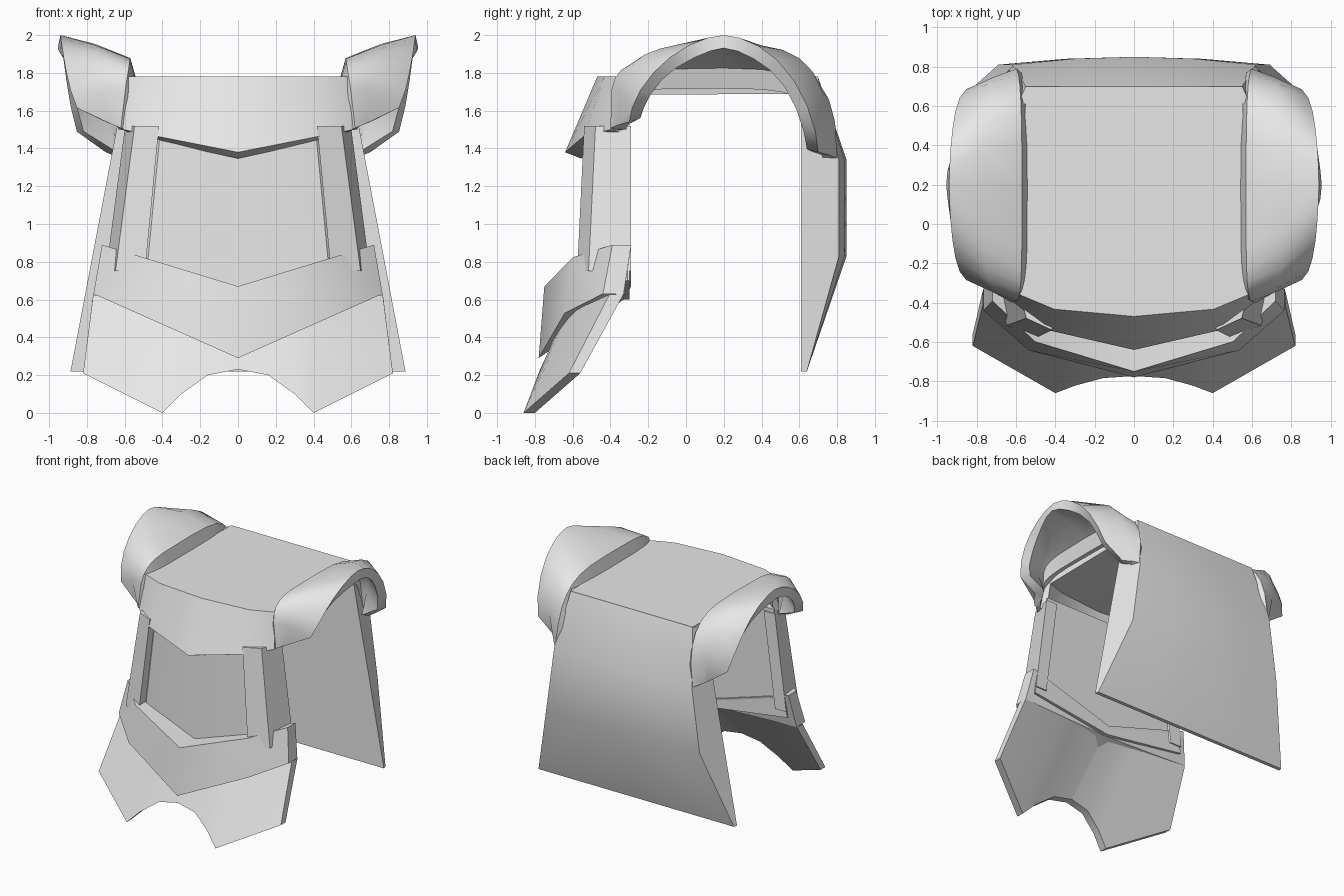
import bpy, bmesh, math
from mathutils import Vector

default_cube = bpy.data.objects.get("Cube")
if default_cube:
    bpy.data.objects.remove(default_cube, do_unlink=True)

grey = bpy.data.materials.new("plain_grey")
grey.use_nodes = True
grey_value = (0.8, 0.8, 0.8, 1)
grey.diffuse_color = grey_value
grey.node_tree.nodes["Principled BSDF"].inputs["Base Color"].default_value = grey_value


def apply_modifier(modifier):
    bpy.ops.object.modifier_apply(modifier=modifier.name)


def sheet(name, rows, outward=(0, 0, 1), thickness=0, smooth_angle=35):
    """Skin rows of points on the left half and mirror them.

    With a thickness the skin is a shell; without one it is a capped solid."""
    bm = bmesh.new()
    grid = [[bm.verts.new(point) for point in row] for row in rows]
    for upper, lower in zip(grid, grid[1:]):
        for i in range(len(upper) - 1):
            bm.faces.new((upper[i], upper[i + 1], lower[i + 1], lower[i]))
    if not thickness:
        bm.faces.new(grid[0])
        bm.faces.new(grid[-1])
        bmesh.ops.remove_doubles(bm, verts=bm.verts, dist=0.0001)
        bmesh.ops.recalc_face_normals(bm, faces=bm.faces)
    bm.normal_update()
    facing = sum((face.normal * face.calc_area() for face in bm.faces), Vector())
    if thickness and facing.dot(Vector(outward)) < 0:
        bmesh.ops.reverse_faces(bm, faces=bm.faces)
    mesh = bpy.data.meshes.new(name)
    bm.to_mesh(mesh)
    bm.free()
    mesh.materials.append(grey)
    obj = bpy.data.objects.new(name, mesh)
    bpy.context.collection.objects.link(obj)
    bpy.ops.object.select_all(action='DESELECT')
    bpy.context.view_layer.objects.active = obj
    obj.select_set(True)
    mirror = obj.modifiers.new("mirror", 'MIRROR')
    mirror.use_clip = True
    apply_modifier(mirror)
    if thickness:
        solid = obj.modifiers.new("thickness", 'SOLIDIFY')
        solid.thickness = thickness
        solid.offset = -1
        solid.use_even_offset = True
        apply_modifier(solid)
    bpy.ops.object.shade_smooth_by_angle(angle=math.radians(smooth_angle))


def bowed(centre, edge, bulge):
    """Row from the centre line to the side edge, pushed forward at a knuckle."""
    start, end = Vector((0, *centre)), Vector(edge)
    knuckle = start.lerp(end, 0.7) - Vector((0, bulge, 0))
    return [start, knuckle, end]


def flat_backed(row, side, centre_height):
    """Continue a row round its side edge and along a flat back."""
    return row + [side, (0, side[1], centre_height)]


def arch_point(angle, end_x, peak_x, reach, height, power, flare=0.5):
    """Point on a rounded arch running from the chest over to the back."""
    along, up = math.cos(angle), max(math.sin(angle), 0)
    rear = max(-along, 0)
    squareness = max(power, 0.7) if rear else power
    front_base = 1.5 + (end_x - 0.6) * 0.4
    base = front_base - 0.16 * rear ** 2
    x = end_x + (peak_x - end_x) * up ** flare
    y = 0.2 - math.copysign(abs(along) ** squareness, along) * reach
    return (x, y, base + (front_base + height - base) * up ** squareness)


# Collar yoke: flared front lip folding over into the flat top
sheet("collar_yoke", [
    bowed((-0.64, 1.38), (0.61, -0.4, 1.5), 0.07),
    bowed((-0.47, 1.78), (0.58, -0.36, 1.78), 0.04),
    bowed((0.7, 1.78), (0.55, 0.7, 1.78), 0),
], outward=(0, -0.3, 1), thickness=0.09)

# Shoulder guards: tucked lip, inner edge, crown and outer rim over the arch
arch_lines = [
    dict(end_x=0.59, peak_x=0.53, reach=0.57, height=0.24, power=0.4),
    dict(end_x=0.62, peak_x=0.57, reach=0.6, height=0.37, power=0.4),
    dict(end_x=0.66, peak_x=0.76, reach=0.56, height=0.43, power=0.6),
    dict(end_x=0.7, peak_x=0.94, reach=0.5, height=0.46, power=1.2, flare=0.3),
]
arch_steps = 14
sheet("shoulder_guards", [
    [arch_point(math.pi * step / arch_steps, **line) for line in arch_lines]
    for step in range(arch_steps + 1)
], thickness=0.07, smooth_angle=40)


def back_row(height, depth, half_width):
    """Closed half section: bowed outside, slanted side wall, flat inside."""
    inside = 0.61
    droop = min(0.04, (1.78 - height) * 0.1)
    outside = [(half_width * t, max(depth - droop * t * t, inside + 0.03), height)
               for t in (0, 0.5, 1)]
    wall_x = max(half_width, 0.67 + (1.36 - height) * 0.19)
    return flat_backed(outside, (wall_x, inside, height), height)


# Back plate: tapers to a thin hem
sheet("back_plate", [
    back_row(1.775, 0.7, 0.55),
    back_row(1.34, 0.85, 0.62),
    back_row(0.83, 0.85, 0.69),
    back_row(0.22, 0.64, 0.88),
])

# Chest block with a recessed, gently bowed front and a flat back
sheet("chest_panel", [
    flat_backed(bowed((-0.53, 1.55), (0.58, -0.31, 1.55), 0.1), (0.58, -0.3, 1.55), 1.55),
    flat_backed(bowed((-0.56, 0.6), (0.7, -0.31, 0.7), 0.12), (0.7, -0.3, 0.7), 0.6),
])


def pillar_row(height):
    """Pillar section, drifting outwards and forwards towards the belt."""
    drift = (1.5 - height) * 0.12
    profile = [(0.42, -0.4), (0.42, -0.54), (0.55, -0.48), (0.6, -0.29),
               (0.5, -0.29), (0.42, -0.4)]
    return [(x + drift * (0.8 if x < 0.5 else 1.1), y - drift * 0.4 * (y < -0.3), height)
            for x, y in profile]


# Raised pillars each side of the panel
sheet("chest_pillars", [pillar_row(1.52), pillar_row(0.75)], smooth_angle=15)

# Belt: pointed band with a flat back
sheet("belt", [
    flat_backed(bowed((-0.75, 0.67), (0.72, -0.39, 0.89), 0.1), (0.72, -0.29, 0.89), 0.67),
    flat_backed(bowed((-0.78, 0.29), (0.765, -0.44, 0.63), 0.1), (0.765, -0.33, 0.63), 0.6),
])

# Skirt: flared plate with a notched hem, its lower points leaning forward
notch = [(0, 0.23), (0.16, 0.2), (0.3, 0.1), (0.4, 0)]
hem = [Vector((x, 0.38 * z - 0.86, z)) for x, z in notch]
hem.append(Vector((0.82, -0.62, 0.21)))
skirt_columns = []
for low in hem:
    x = low.x * 0.935
    waist = Vector((x, 0.45 * x * x - 0.67, 0.45 + x * 0.23))
    inner_low = low + Vector((0, 0.06, 0))
    inner_waist = Vector((x, -0.33, 0.63))
    skirt_columns.append([waist, waist.lerp(low, 0.5), low, inner_low, inner_waist])
sheet("skirt", skirt_columns)
